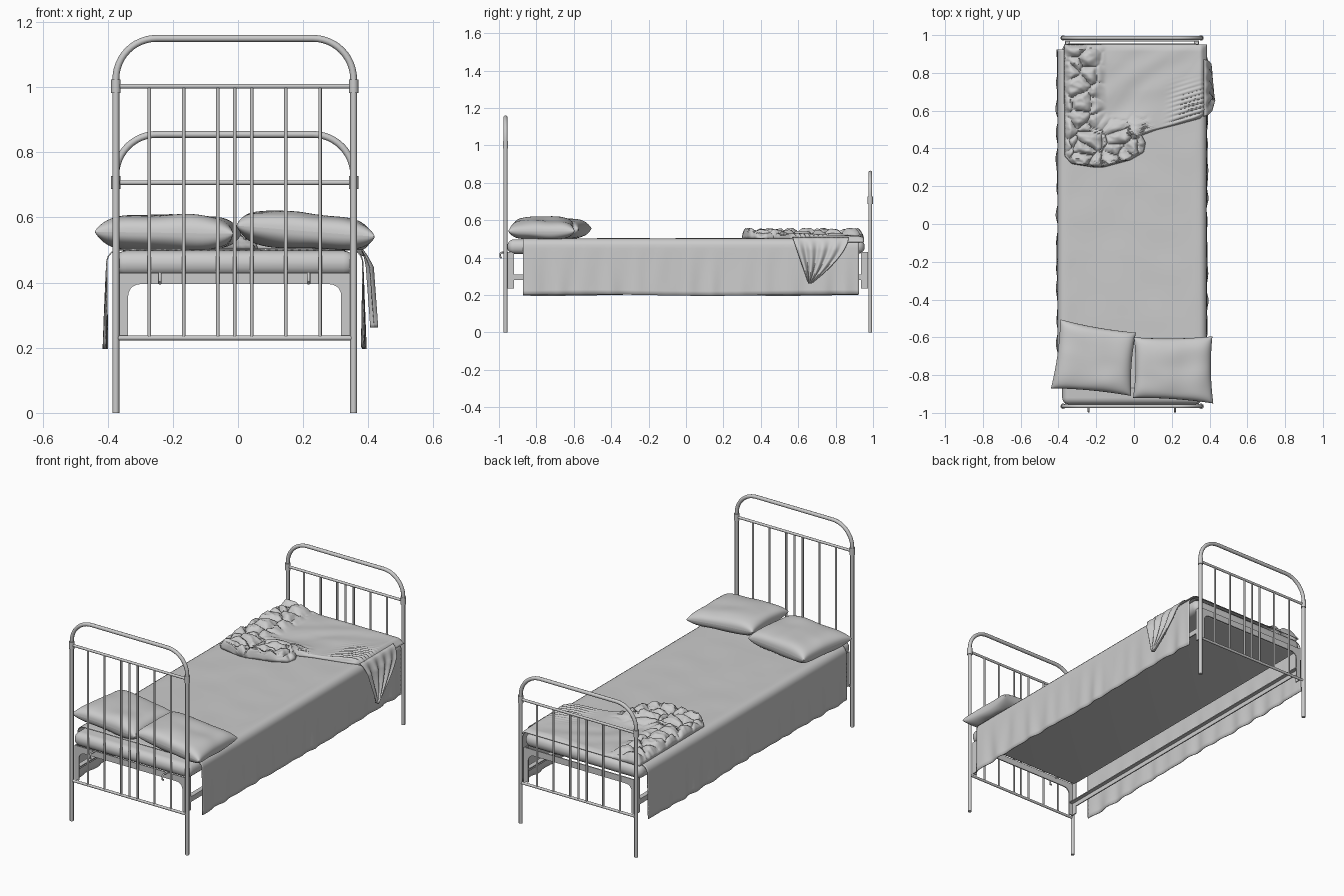
import bpy, bmesh, math
from mathutils import Vector, noise

cube = bpy.data.objects.get("Cube")
if cube:
    bpy.data.objects.remove(cube, do_unlink=True)

grey = bpy.data.materials.new("plain_grey")
grey.use_nodes = True
COLOUR = (0.6, 0.6, 0.6, 1)
grey.diffuse_color = COLOUR
grey.node_tree.nodes["Principled BSDF"].inputs["Base Color"].default_value = COLOUR

CX = -0.01            # centre line of the bed frame
HALF = 0.365          # half distance between the posts
HEAD_Y, FOOT_Y = -0.965, 0.985


def add(name, data, angle=40):
    ob = bpy.data.objects.new(name, data)
    bpy.context.collection.objects.link(ob)
    data.materials.append(grey)
    bpy.ops.object.select_all(action='DESELECT')
    ob.select_set(True)
    bpy.context.view_layer.objects.active = ob
    if ob.type == 'CURVE':
        bpy.ops.object.convert(target='MESH')
    bpy.ops.object.shade_smooth_by_angle(angle=math.radians(angle))
    return ob


def tubes(name, paths, radius):
    cu = bpy.data.curves.new(name, 'CURVE')
    cu.dimensions = '3D'
    cu.bevel_depth = radius
    cu.bevel_resolution = 3
    cu.use_fill_caps = True
    for path in paths:
        sp = cu.splines.new('POLY')
        sp.points.add(len(path) - 1)
        for p, co in zip(sp.points, path):
            p.co = (*co, 1)
    return add(name, cu)


def box(name, lo, hi, bevel=0.0, segments=1):
    bm = bmesh.new()
    bmesh.ops.create_cube(bm, size=1)
    for v in bm.verts:
        v.co = [(a + b) / 2 + c * (b - a) for a, b, c in zip(lo, hi, v.co)]
    if bevel:
        bmesh.ops.bevel(bm, geom=bm.edges[:], offset=bevel, segments=segments,
                        profile=0.5, affect='EDGES')
    me = bpy.data.meshes.new(name)
    bm.to_mesh(me)
    return add(name, me)


def surface(name, nu, nv, func, thick=0.0):
    """Grid surface: func maps u, v in 0..1 to a point."""
    verts = [func(i / nu, j / nv) for j in range(nv + 1) for i in range(nu + 1)]
    w = nu + 1
    faces = [(j * w + i, j * w + i + 1, (j + 1) * w + i + 1, (j + 1) * w + i)
             for j in range(nv) for i in range(nu)]
    me = bpy.data.meshes.new(name)
    me.from_pydata(verts, [], faces)
    ob = add(name, me, 60)
    if thick:
        mod = ob.modifiers.new("thickness", 'SOLIDIFY')
        mod.thickness = thick
        mod.offset = 0
    return ob


def lerp_table(table, t):
    for (a, p), (b, q) in zip(table, table[1:]):
        if t <= b:
            return p + (q - p) * max(0, t - a) / (b - a)
    return table[-1][1]


# Tubular head and foot ends
def bed_end(name, y, top, rail):
    corner = 0.125
    arch = [(CX - HALF, y, 0)]
    for side, start in ((-1, 180), (1, 90)):
        for k in range(13):
            a = math.radians(start - k * 7.5)
            arch.append((CX + side * (HALF - corner) + corner * math.cos(a), y,
                         top - corner + corner * math.sin(a)))
    arch.append((CX + HALF, y, 0))
    tubes(name + "_arch", [arch], 0.0105)
    tubes(name + "_rails", [[(CX - HALF, y, z), (CX + HALF, y, z)]
                            for z in (0.23, rail)], 0.0075)
    bars = (-0.262, -0.157, -0.052, 0, 0.052, 0.157, 0.262)
    tubes(name + "_bars", [[(CX + x, y, 0.23), (CX + x, y, rail)] for x in bars], 0.0055)
    tubes(name + "_collars", [[(CX + s * HALF, y, rail - 0.02), (CX + s * HALF, y, rail + 0.02)]
                              for s in (-1, 1)], 0.0145)


bed_end("headboard", HEAD_Y, 1.15, 1.003)
bed_end("footboard", FOOT_Y, 0.855, 0.707)


# Arched support plates with side flanges under each mattress end
def support(name, y, inward):
    half, inner, r = 0.355, 0.327, 0.035
    outline = [(-half, 0.235), (-half, 0.43), (half, 0.43), (half, 0.235), (inner, 0.235)]
    for side, start in ((1, 0), (-1, 90)):
        for k in range(6):
            a = math.radians(start + k * 18)
            outline.append((side * (inner - r) + r * math.cos(a), 0.395 - r + r * math.sin(a)))
    outline.append((-inner, 0.235))
    bm = bmesh.new()
    face = bm.faces.new([bm.verts.new((CX + x, y, z)) for x, z in outline])
    ext = bmesh.ops.extrude_face_region(bm, geom=[face])
    bmesh.ops.translate(bm, vec=(0, inward * 0.006, 0),
                        verts=[g for g in ext["geom"] if isinstance(g, bmesh.types.BMVert)])
    bmesh.ops.recalc_face_normals(bm, faces=bm.faces)
    me = bpy.data.meshes.new(name)
    bm.to_mesh(me)
    add(name, me)
    y0, y1 = sorted((y, y + inward * 0.036))
    for s, label in ((-1, "right"), (1, "left")):
        x0, x1 = sorted((CX + s * half, CX + s * (half - 0.006)))
        box(f"{name}_{label}_flange", (x0, y0, 0.235), (x1, y1, 0.43))


support("head_support", -0.955, 1)
support("foot_support", 0.972, -1)

# Angle-iron side rails
for s, label in ((-1, "right"), (1, "left")):
    for part, a, b, z0, z1 in (("web", 0.349, 0.355, 0.28, 0.31), ("flange", 0.328, 0.355, 0.305, 0.31)):
        x0, x1 = sorted((CX + s * a, CX + s * b))
        box(f"{label}_rail_{part}", (x0, -0.95, z0), (x1, 0.97, z1))

# Small hooks on the head end
for x, label in ((-0.24, "right"), (0.217, "left")):
    tubes(label + "_hook", [[(x, -0.93, 0.425), (x, -0.985, 0.428), (x, -0.994, 0.42),
                             (x, -0.994, 0.405), (x, -0.985, 0.398)]], 0.005)

box("mattress", (-0.38, -0.955, 0.42), (0.36, 0.955, 0.498), 0.036, 5)


# Sheet draped over both sides
def sheet_point(u, v):
    y = -0.872 + 1.797 * v
    t = u * 2 - 1
    s, m = (1 if t > 0 else -1), abs(t)
    if m < 0.5:
        x = m / 0.5 * 0.355
        z = 0.501 + 0.003 * noise.noise((s * x * 5, y * 6, 0))
    elif m < 0.65:
        a = (m - 0.5) / 0.15 * math.pi / 2
        x, z = 0.355 + 0.038 * math.sin(a), 0.461 + 0.04 * math.cos(a)
    else:
        d = (m - 0.65) / 0.35
        ripple = noise.noise((s * 7, y * 16, d * 0.6)) + 0.5 * math.sin(y * 45 + s)
        x = 0.393 + 0.004 * d + 0.007 * d * ripple
        z = 0.461 - d * (0.261 + 0.004 * math.sin(y * 5 + s))
    return (CX + s * x, y, z)


surface("sheet", 60, 150, sheet_point, 0.004)


# Soft pillows stretched between four corners
def pillow(name, corners, mid, height, tilt, seed):
    c = [Vector(p) for p in corners]

    def side_surface(sign):
        def point(u, v):
            a, b = 2 * u - 1, 2 * v - 1
            a, b = math.sin(a * math.pi / 2), math.sin(b * math.pi / 2)
            pa = a * (1 - 0.05 * (1 - b * b) * abs(a) ** 3)
            pb = b * (1 - 0.05 * (1 - a * a) * abs(b) ** 3)
            p = c[0].lerp(c[1], (pa + 1) / 2).lerp(c[3].lerp(c[2], (pa + 1) / 2), (pb + 1) / 2)
            bulge = (max(0, 1 - a ** 4) * max(0, 1 - b ** 4)) ** 0.42
            bump = 0.012 * noise.noise((a * 1.4 + seed, b * 1.4, sign))
            z = mid + tilt * a + sign * bulge * (height + bump)
            return (p.x, p.y, max(z, 0.5))
        return point
    for sign, label in ((1, "top"), (-1, "bottom")):
        ob = surface(f"{name}_{label}", 32, 32, side_surface(sign))
        if sign < 0:
            ob.data.flip_normals()


pillow("right_pillow", ((-0.44, -0.87), (-0.015, -0.91), (0.01, -0.575), (-0.39, -0.505)),
       0.553, 0.057, -0.003, 2)
pillow("left_pillow", ((-0.005, -0.92), (0.42, -0.95), (0.415, -0.595), (0, -0.6)),
       0.558, 0.054, -0.017, 9)

# Crumpled blanket: lobed pile on the right, smoother spread on the left
RIGHT_EDGE = ((0.3, -0.2), (0.32, -0.33), (0.36, -0.365), (0.95, -0.37))
LEFT_EDGE = ((0.3, -0.17), (0.34, -0.02), (0.38, 0.05), (0.43, 0.06), (0.47, 0.04),
             (0.5, 0.12), (0.53, 0.24), (0.56, 0.35), (0.6, 0.385), (0.95, 0.385))


def smooth(a, b, t):
    t = min(1, max(0, (t - a) / (b - a)))
    return t * t * (3 - 2 * t)


def blanket_point(u, v):
    y = 0.3 + 0.65 * v
    x0, x1 = lerp_table(RIGHT_EDGE, y), lerp_table(LEFT_EDGE, y)
    x = x0 + (x1 - x0) * u
    edge = min(x - x0, x1 - x, (y - 0.3) * 2, 0.95 - y)
    rise = min(1, max(0, edge) / 0.03) ** 0.5
    pile = max(1 - smooth(-0.24, -0.14, x), (1 - smooth(0.45, 0.6, y)) * (1 - smooth(0.02, 0.12, x)))
    warp = noise.noise((x * 9, y * 9, 4)) * 0.03
    near = noise.voronoi((x * 11 + warp * 11, y * 11, 0.5))[0]
    lobes = min(1, (near[1] - near[0]) * 2.2) ** 0.5
    wrinkle = 1 - abs(noise.noise((x * 16 + y * 8, y * 26, 1)))
    spread = 0.012 + 0.008 * noise.noise((x * 7 - y * 5, y * 7, 3))
    folds = 0.014 * smooth(0.15, 0.3, x) * (1 - smooth(0.62, 0.8, y)) * math.sin((y - 0.3 * x) * 130)
    h = pile * (0.006 + 0.034 * lobes + 0.014 * wrinkle) + (1 - pile) * (spread + abs(folds))
    sag = 0.02 * smooth(0.35, 0.385, x)
    return (x, y, 0.503 + rise * h - sag)


surface("blanket", 110, 100, blanket_point, 0.004)


# Blanket corner hanging over the left side
def flap_point(u, v):
    start = 0.57 + 0.085 * v
    end = 0.87 - 0.2 * v ** 1.6
    y = start + (end - start) * u
    out = 0.37 + 0.03 * min(1, v * 4) ** 0.5 + 0.018 * v
    fold = 0.011 * min(1, v * 4) * math.sin(u * 26) * (1 - 0.5 * u)
    return (out + fold, y, 0.508 - 0.245 * v)


surface("blanket_flap", 50, 24, flap_point, 0.004)
